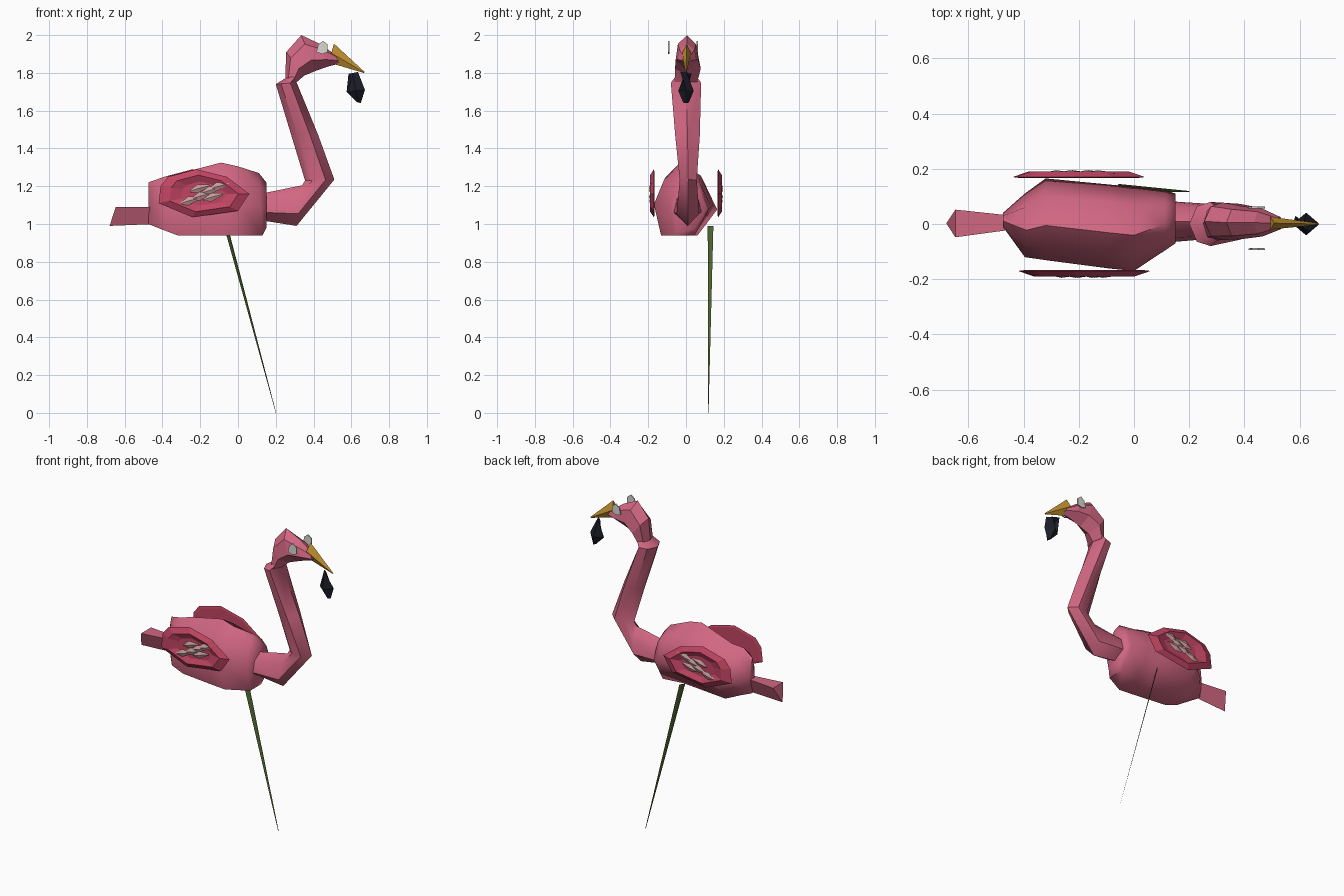
import bpy, bmesh, math

cube = bpy.data.objects.get("Cube")
if cube:
    bpy.data.objects.remove(cube, do_unlink=True)


def material(name, rgb):
    m = bpy.data.materials.new(name)
    m.use_nodes = True
    m.diffuse_color = (*rgb, 1)
    m.node_tree.nodes["Principled BSDF"].inputs["Base Color"].default_value = (*rgb, 1)
    return m


PINK = material("pink plumage", (0.64, 0.135, 0.225))
ROSE = material("deep rose", (0.54, 0.06, 0.125))
PALE = material("pale feather", (0.6, 0.34, 0.34))
GOLD = material("golden beak", (0.55, 0.29, 0.03))
BLACK = material("beak black", (0.012, 0.013, 0.022))
WHITE = material("eye white", (0.7, 0.68, 0.64))
GREEN = material("leg green", (0.08, 0.13, 0.03))

# Cross-sections as (side fraction, height fraction)
BREAST = [(-.75, 0), (.3, 0), (1, .42), (.58, .82), (-.15, 1), (-.65, .8), (-1, .45)]
HEX = [(0, 0), (1, .3), (.8, .75), (0, 1), (-.8, .75), (-1, .3)]
DIAMOND = [(0, 0), (1, .5), (0, 1), (-1, .5)]
BLADE = [(-1, 0), (.15, .4), (1, 1), (-.15, .6)]
WEDGE = [(0, 0), (1, 1), (-1, 1)]
BOX = [(-1, 0), (1, 0), (1, 1), (-1, 1)]


def finish(name, bm, mat, angle):
    bmesh.ops.recalc_face_normals(bm, faces=bm.faces)
    mesh = bpy.data.meshes.new(name)
    bm.to_mesh(mesh)
    bm.free()
    mesh.materials.append(mat)
    ob = bpy.data.objects.new(name, mesh)
    bpy.context.collection.objects.link(ob)
    if angle:
        bpy.ops.object.select_all(action='DESELECT')
        ob.select_set(True)
        bpy.context.view_layer.objects.active = ob
        bpy.ops.object.shade_smooth_by_angle(angle=math.radians(angle))


def bridge(bm, rings):
    n = len(rings[0])
    for r, q in zip(rings, rings[1:]):
        for i in range(n):
            j = (i + 1) % n
            bm.faces.new((r[i], r[j], q[j], q[i]))
    bm.faces.new(rings[0])
    bm.faces.new(rings[-1])


def loft(name, mat, shape, sections, angle=0):
    """Section: low point (x, z), high point (x, z), y centre, half width, own shape if any."""
    bm = bmesh.new()
    rings = []
    for (ax, az), (bx, bz), yc, hw, *own in sections:
        rings.append([bm.verts.new((ax + (bx - ax) * t, yc + hw * s, az + (bz - az) * t))
                      for s, t in (own[0] if own else shape)])
    bridge(bm, rings)
    finish(name, bm, mat, angle)


# Body and tail
loft("body", PINK, BREAST, [
    ((-.475, 1.0), (-.475, 1.22), .015, .025),
    ((-.40, .97), (-.39, 1.25), -.005, .115),
    ((-.32, .94), (-.32, 1.265), .017, .148),
    ((-.09, .94), (-.09, 1.325), -.009, .152),
    ((.0, .94), (.0, 1.305), -.018, .152),
    ((.13, .94), (.11, 1.27), .015, .105),
    ((.15, .98), (.15, 1.22), .02, .09)], 62)
loft("tail", PINK, WEDGE, [
    ((-.44, 1.0), (-.44, 1.09), .005, .025),
    ((-.68, .99), (-.647, 1.09), .002, .05)])

# Neck runs forward, then turns up to the head
loft("neck", PINK, HEX, [
    ((.12, 1.02), (.12, 1.16), .008, .075),
    ((.31, .99), (.34, 1.205), .01, .06),
    ((.51, 1.235), (.355, 1.23), .012, .045),
    ((.425, 1.47), (.285, 1.46), .008, .065),
    ((.31, 1.75), (.20, 1.74), 0, .08),
    ((.31, 1.77), (.28, 1.79), 0, .06)], 45)
loft("head", PINK, HEX, [
    ((.31, 1.75), (.25, 1.76), 0, .06),
    ((.35, 1.785), (.255, 1.91), .01, .068),
    ((.41, 1.81), (.335, 2.0), .005, .06),
    ((.48, 1.835), (.435, 1.953), .005, .05),
    ((.54, 1.85), (.51, 1.90), .003, .022)])

# Beak and its hanging dark tip
loft("beak", GOLD, DIAMOND, [
    ((.48, 1.855), (.508, 1.955), .003, .023),
    ((.665, 1.80), (.67, 1.805), 0, .003)])
loft("beak_tip", BLACK, DIAMOND, [
    ((.635, 1.805), (.585, 1.795), 0, .03, BLADE),
    ((.672, 1.71), (.575, 1.70), 0, .041),
    ((.65, 1.64), (.63, 1.645), 0, .015)])

# Eyes
for side, y in (("right", -.091), ("left", .06)):
    loft(side + "_eye", WHITE, BOX, [
        ((.415, 1.91), (.425, 1.95), y, .003),
        ((.445, 1.90), (.45, 1.97), y, .004),
        ((.475, 1.91), (.475, 1.95), y, .003)])

# Single slender leg, a slanted blade tapering to a point
loft("leg", GREEN, BLADE, [
    ((-.075, .99), (-.055, .99), .13, .015),
    ((.2, 0), (.202, 0), .118, .0012)])

# Wings: dished shields with a raised rim and small feathers
OUTLINE = [(-.41, 1.2), (-.37, 1.25), (-.22, 1.29), (-.06, 1.25),
           (.06, 1.16), (0, 1.07), (-.24, 1.035), (-.42, 1.11)]
FEATHERS = [(-.25, 1.125), (-.19, 1.15), (-.14, 1.18), (-.10, 1.20),
            (-.20, 1.19), (-.13, 1.145)]
CX, CZ = -.18, 1.16
for side, s in (("right", -1), ("left", 1)):
    bm = bmesh.new()
    shift = -.02 * (s > 0)
    rings = []
    for k, y in ((.9, .167), (1, .17), (.76, .19), (.5, .174)):
        rings.append([bm.verts.new((CX + shift + (x - CX) * k, s * y, CZ + (z - CZ) * k))
                      for x, z in OUTLINE])
    bridge(bm, rings)
    finish(side + "_wing", bm, ROSE, 0)
    for i, (x, z) in enumerate(FEATHERS):
        x += shift
        loft(f"{side}_feather_{i + 1}", PALE, DIAMOND, [
            ((x - .055, z - .022), (x - .055, z - .012), s * .184, .002),
            ((x - .01, z - .026), (x - .015, z + .02), s * .185, .01),
            ((x + .05, z + .008), (x + .05, z + .018), s * .184, .002)])
